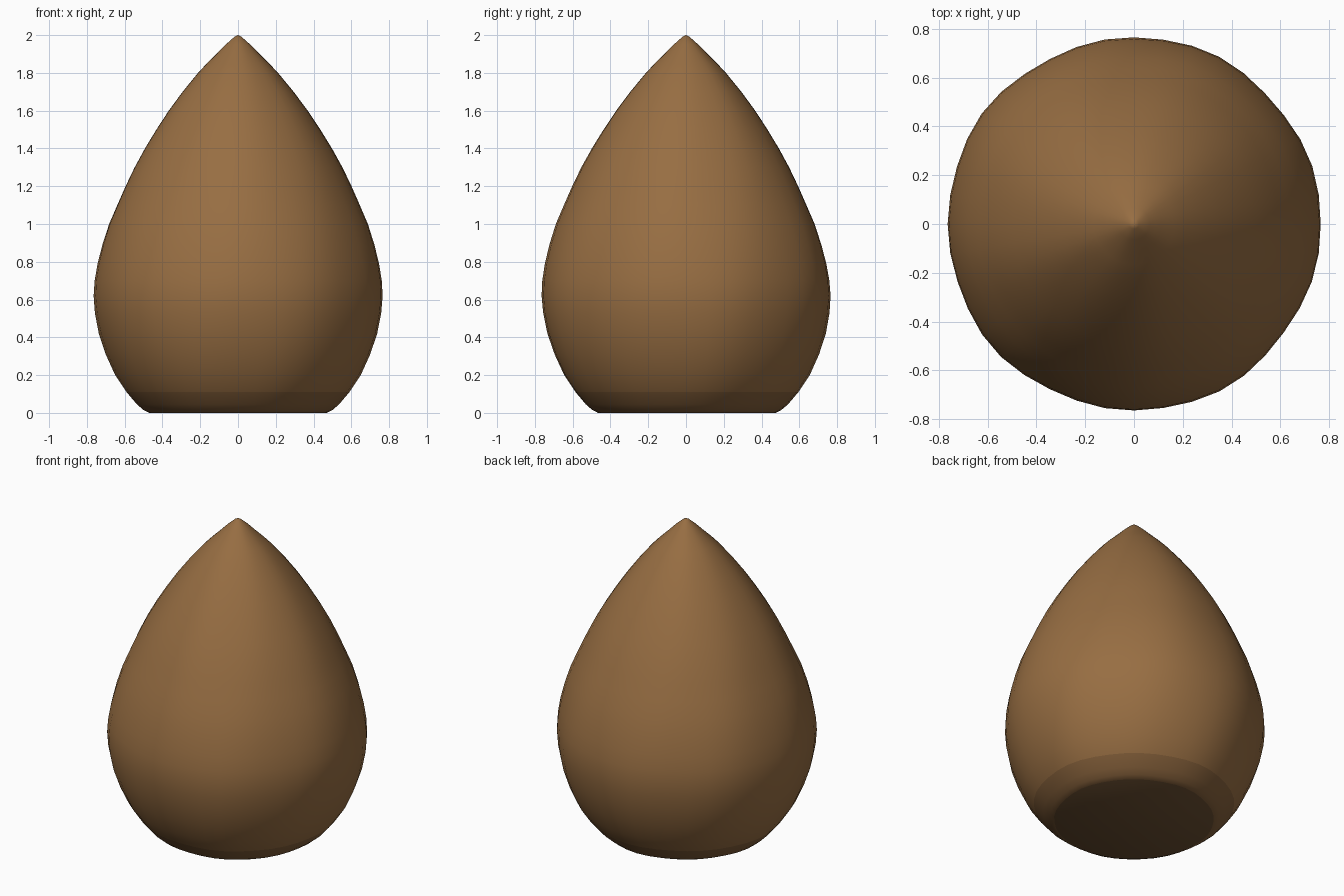
import bpy, bmesh, math

if "Cube" in bpy.data.objects:
    bpy.data.objects.remove(bpy.data.objects["Cube"])

SEGMENTS = 40
# shell outline as (radius, height), from the flat base up to the tip
PROFILE = [(0.47, 0.0), (0.50, 0.015), (0.535, 0.045), (0.59, 0.11), (0.65, 0.20),
           (0.70, 0.31), (0.737, 0.42), (0.758, 0.53), (0.765, 0.62), (0.76, 0.70),
           (0.745, 0.79), (0.72, 0.89), (0.685, 1.0), (0.642, 1.1), (0.598, 1.2),
           (0.55, 1.3), (0.495, 1.4), (0.434, 1.5), (0.368, 1.6), (0.294, 1.7),
           (0.212, 1.8), (0.165, 1.85), (0.114, 1.9), (0.065, 1.95), (0.02, 1.99)]


def material(name, color):
    mat = bpy.data.materials.new(name)
    mat.diffuse_color = (*color, 1)
    mat.use_nodes = True
    mat.node_tree.nodes["Principled BSDF"].inputs["Base Color"].default_value = mat.diffuse_color
    return mat


def wobble(angle, z):
    # faint organic unevenness along the shell
    return 1 + 0.005 * math.sin(5 * angle + 2 * z) + 0.004 * math.sin(9 * angle - 3 * z)


bm = bmesh.new()
rings = []
for r, z in PROFILE:
    ring = []
    for i in range(SEGMENTS):
        a = math.tau * i / SEGMENTS
        rr = r * wobble(a, z)
        ring.append(bm.verts.new((rr * math.cos(a), rr * math.sin(a), z)))
    rings.append(ring)
tip = bm.verts.new((0, 0, 2))
bottom = bm.verts.new((0, 0, 0))

# shell sides, with a darker band near the base
for k, (low, high) in enumerate(zip(rings, rings[1:])):
    for i in range(SEGMENTS):
        j = (i + 1) % SEGMENTS
        face = bm.faces.new((low[i], low[j], high[j], high[i]))
        face.material_index = 1 if k < 3 else 0

# pointed tip and flat base scar
for i in range(SEGMENTS):
    j = (i + 1) % SEGMENTS
    bm.faces.new((rings[-1][i], rings[-1][j], tip))
    bm.faces.new((rings[0][j], rings[0][i], bottom)).material_index = 2

mesh = bpy.data.meshes.new("nut_shell")
bm.to_mesh(mesh)
bm.free()
nut = bpy.data.objects.new("nut_shell", mesh)
bpy.context.collection.objects.link(nut)
mesh.materials.append(material("shell_brown", (0.31, 0.155, 0.055)))
mesh.materials.append(material("base_band_brown", (0.23, 0.115, 0.042)))
mesh.materials.append(material("base_brown", (0.15, 0.08, 0.032)))

bpy.context.view_layer.objects.active = nut
nut.select_set(True)
bpy.ops.object.shade_smooth_by_angle(angle=math.radians(40))
